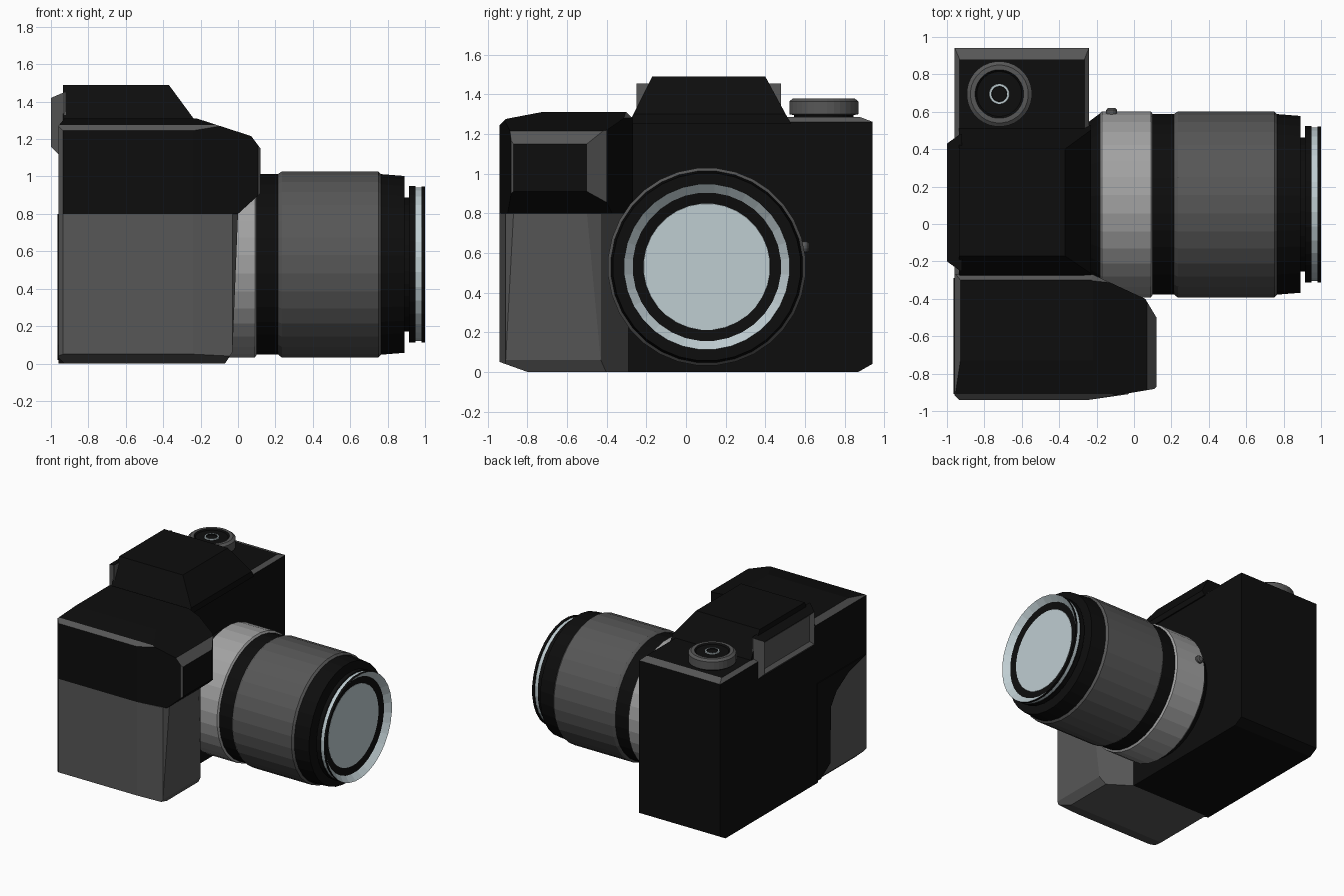
import bpy, bmesh, math
from mathutils import Vector

if "Cube" in bpy.data.objects:
    bpy.data.objects.remove(bpy.data.objects["Cube"])


def material(name, colour):
    m = bpy.data.materials.new(name)
    m.use_nodes = True
    m.diffuse_color = (*colour, 1)
    m.node_tree.nodes["Principled BSDF"].inputs["Base Color"].default_value = (*colour, 1)
    return m


MATS = [material("black", (0.004, 0.004, 0.004)),
        material("dark grey", (0.095, 0.095, 0.095)),
        material("silver", (0.36, 0.36, 0.36)),
        material("pale glass", (0.52, 0.61, 0.64))]
BLACK, GREY, SILVER, GLASS = range(4)


def finish(bm, name):
    bmesh.ops.recalc_face_normals(bm, faces=bm.faces)
    me = bpy.data.meshes.new(name)
    bm.to_mesh(me)
    bm.free()
    for m in MATS:
        me.materials.append(m)
    ob = bpy.data.objects.new(name, me)
    bpy.context.collection.objects.link(ob)
    return ob


def prism(profile, axis, lo, hi, mat):
    """Extrude a 2D outline along an axis (0, 1 or 2)."""
    bm = bmesh.new()

    def place(p, t):
        c = list(p)
        c.insert(axis, t)
        return bm.verts.new(c)

    face = bm.faces.new([place(p, lo) for p in profile])
    out = bmesh.ops.extrude_face_region(bm, geom=[face])
    move = Vector((0, 0, 0))
    move[axis] = hi - lo
    bmesh.ops.translate(bm, vec=move, verts=[v for v in out["geom"] if isinstance(v, bmesh.types.BMVert)])
    for f in bm.faces:
        f.material_index = mat
    bmesh.ops.recalc_face_normals(bm, faces=bm.faces)
    return bm


def cut(bm, point, normal, mat):
    """Slice off everything beyond a plane and cap it with a colour."""
    geom = bm.verts[:] + bm.edges[:] + bm.faces[:]
    out = bmesh.ops.bisect_plane(bm, geom=geom, plane_co=point, plane_no=Vector(normal).normalized(),
                                 clear_outer=True)
    edges = [e for e in out["geom_cut"] if isinstance(e, bmesh.types.BMEdge)]
    if edges:
        for f in bmesh.ops.edgeloop_fill(bm, edges=edges)["faces"]:
            f.material_index = mat


def revolve(name, profile, centre, axis, sides):
    """Spin (along, radius, colour) points; each colour fills the band before its point."""
    bm = bmesh.new()
    prev = None
    for along, radius, mat in profile:
        ring = []
        for i in range(sides):
            a = math.tau * (i + 0.5) / sides
            c = [radius * math.cos(a), radius * math.sin(a)]
            c.insert(axis, along)
            ring.append(bm.verts.new(Vector(c) + Vector(centre)))
        if prev:
            for i in range(sides):
                j = (i + 1) % sides
                bm.faces.new((prev[i], prev[j], ring[j], ring[i])).material_index = mat
        else:
            bm.faces.new(ring).material_index = mat
        prev = ring
    bm.faces.new(prev).material_index = profile[-1][2]
    return finish(bm, name)


# Main body
body = prism([(-0.3, 0), (0.94, 0), (0.94, 1.285), (-0.3, 1.285)], 0, -0.96, -0.24, BLACK)
cut(body, (0, 0.94, 0.04), (0, 0.04, -0.07), BLACK)
cut(body, (0, 0.94, 1.262), (0, 0.023, 0.06), GREY)
cut(body, (-0.96, 0, 1.26), (-1, 0, 1.1), GREY)
cut(body, (-0.24, 0, 1.26), (1, 0, 1), GREY)
finish(body, "body")

# Viewfinder hump
hump = prism([(-0.29, 1.25), (0.53, 1.25), (0.4, 1.49), (-0.17, 1.49)], 0, -0.935, -0.23, BLACK)
cut(hump, (-0.37, 0, 1.49), (0.19, 0, 0.14), BLACK)
finish(hump, "viewfinder_hump")

# Eyepiece: tapered frame with a recessed panel
eye = prism([(-0.25, 1.11), (0.48, 1.11), (0.48, 1.46), (-0.25, 1.46)], 0, -1.0, -0.92, GREY)
for y, s in ((-0.2, -1), (0.43, 1)):
    cut(eye, (-1, y, 0), (-0.05, s * 0.07, 0), GREY)
cut(eye, (-1, 0, 1.42), (-0.03, 0, 0.07), BLACK)
cut(eye, (-1, 0, 1.16), (-0.04, 0, -0.04), GREY)
panel = [f for f in eye.faces if f.calc_center_median().x < -0.995]
bmesh.ops.inset_region(eye, faces=panel, thickness=0.035)
bmesh.ops.translate(eye, vec=(0.025, 0, 0), verts=list({v for f in panel for v in f.verts}))
finish(eye, "eyepiece")

# Upper grip: black shell with grey edge chamfers
upper = prism([(-0.96, 0.8), (0, 0.8), (0.12, 0.91), (0.12, 1.2), (-0.22, 1.31), (-0.96, 1.31)],
              1, -0.94, -0.27, BLACK)
cut(upper, (-0.24, -0.94, 0), (0.06, -0.36, 0), BLACK)
cut(upper, (-0.22, -0.27, 0), (0.13, 0.28, 0), BLACK)
cut(upper, (0, -0.73, 1.31), (0, -0.04, 0.21), BLACK)
cut(upper, (0, -0.94, 1.245), (0, -1, 1), GREY)
cut(upper, (0.12, 0, 1.15), (1, 0, 0.75), GREY)
cut(upper, (0.12, -0.5, 0), (0.1, 0.06, 0), GREY)
cut(upper, (0.12, -0.87, 0), (1, -1, 0), GREY)
cut(upper, (-0.96, 0, 1.27), (-1, 0, 0.8), GREY)
cut(upper, (-0.96, -0.915, 0), (-1, -1, 0), GREY)
cut(upper, (0, -0.27, 1.28), (0, 1, 1), GREY)
cut(upper, (-0.22, -0.27, 1.28), (0.13, 0.28, 0.32), GREY)
finish(upper, "upper_grip")

# Lower rubber grip
lower = prism([(-0.96, -0.94), (-0.24, -0.94), (-0.03, -0.91), (0, -0.87), (0, -0.5),
               (-0.03, -0.43), (-0.24, -0.29), (-0.96, -0.29)], 2, 0, 0.8, GREY)
cut(lower, (0, -0.94, 0.05), (0, -0.05, -0.14), GREY)
cut(lower, (0, 0, 0.8), (1, 0, -0.04), GREY)
cut(lower, (-0.03, 0, 0.06), (0.06, 0, -0.04), GREY)
cut(lower, (-0.96, 0, 0.03), (-1, 0, -1), GREY)
cut(lower, (-0.96, -0.915, 0), (-1, -1, 0), GREY)
finish(lower, "lower_grip")

# Black back panel that borders the rubber with a rounded corner
finish(prism([(-0.29, 0.02), (-0.33, 0.02), (-0.45, 0.1), (-0.46, 0.55), (-0.53, 0.65), (-0.68, 0.74),
              (-0.91, 0.8), (-0.29, 0.8)], 0, -0.966, -0.958, BLACK), "back_panel")

# Lens barrel, rings and front glass
revolve("lens", [(-0.26, 0.43, BLACK), (-0.18, 0.49, BLACK), (-0.17, 0.5, SILVER), (0.09, 0.5, SILVER),
                 (0.1, 0.485, SILVER), (0.215, 0.485, BLACK), (0.22, 0.49, GREY), (0.235, 0.5, GREY),
                 (0.75, 0.5, GREY), (0.765, 0.485, GREY), (0.89, 0.475, BLACK), (0.89, 0.36, BLACK),
                 (0.915, 0.36, BLACK), (0.915, 0.42, BLACK), (0.95, 0.42, BLACK), (0.95, 0.412, BLACK),
                 (0.98, 0.412, GLASS), (0.98, 0.419, BLACK), (1.0, 0.419, BLACK), (0.96, 0.375, GLASS),
                 (0.95, 0.32, BLACK), (0.951, 0.319, GLASS)], (0, 0.105, 0.53), 0, 32)

# Lens release button
revolve("lens_button", [(0.45, 0.03, GREY), (0.505, 0.03, GREY), (0.515, 0.02, GREY)],
        (-0.12, 0.105, 0.63), 1, 12)

# Top dial
revolve("top_dial", [(1.27, 0.15, GREY), (1.295, 0.15, BLACK), (1.3, 0.175, GREY), (1.365, 0.175, GREY),
                     (1.38, 0.155, GREY), (1.38, 0.13, GREY), (1.37, 0.12, BLACK), (1.37, 0.055, BLACK),
                     (1.378, 0.053, GLASS), (1.378, 0.042, GLASS), (1.37, 0.04, BLACK)],
        (-0.72, 0.695, 0), 2, 32)
